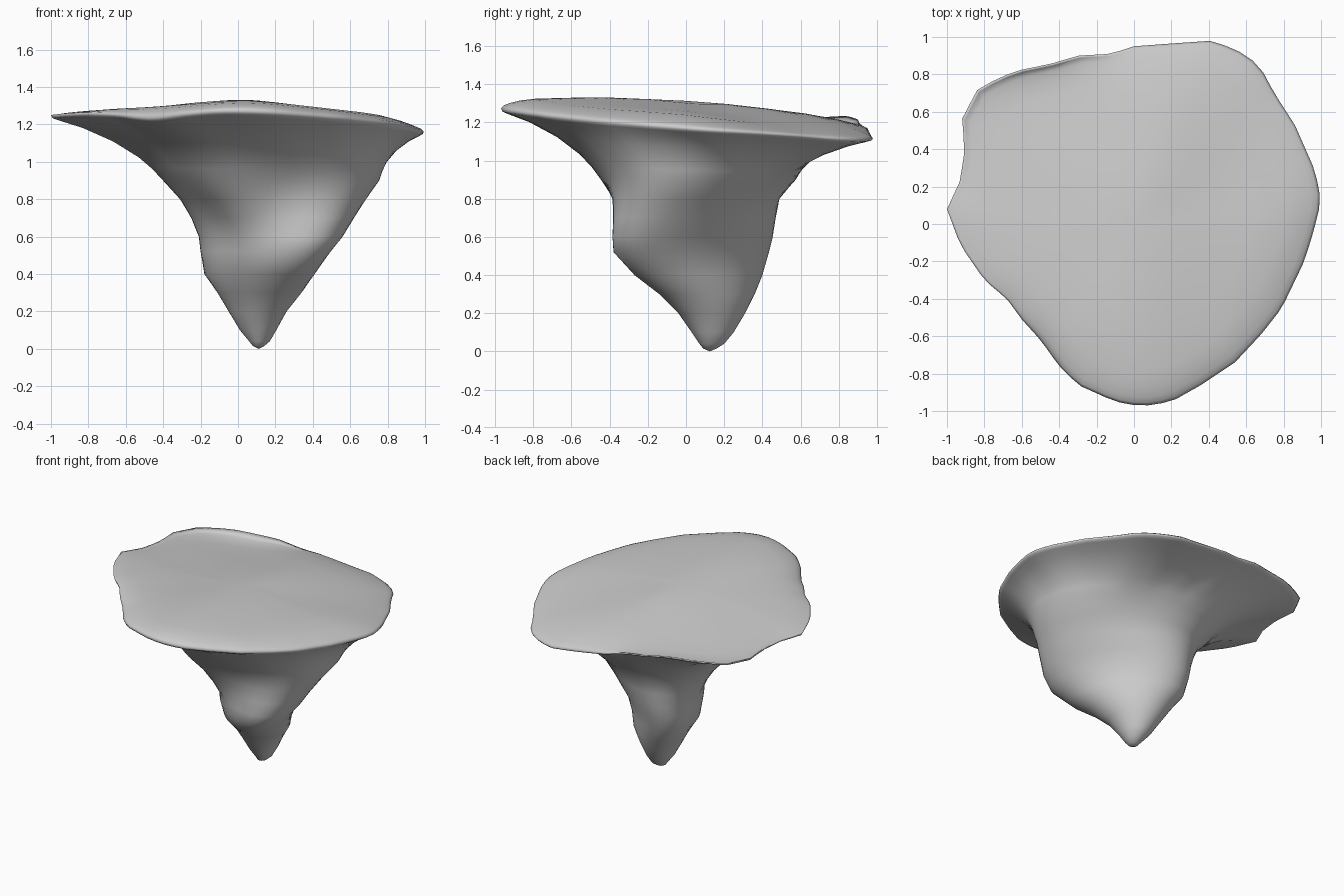
import bpy, bmesh, math
from mathutils import Vector, noise

if "Cube" in bpy.data.objects:
    bpy.data.objects.remove(bpy.data.objects["Cube"])

N = 80

# Outline of the flat top, seen from above
OUTLINE = [(1, .12), (.97, .28), (.86, .53), (.75, .7), (.67, .85), (.55, .93), (.42, .98),
           (.2, .965), (0, .95), (-.12, .91), (-.3, .9), (-.45, .855), (-.6, .825), (-.72, .785),
           (-.84, .715), (-.92, .56), (-.905, .4), (-.93, .23), (-1, .08), (-.93, -.11),
           (-.8, -.3), (-.68, -.4), (-.6, -.51), (-.5, -.62), (-.4, -.76), (-.3, -.86),
           (-.1, -.95), (.04, -.975), (.2, -.95), (.36, -.86), (.54, -.74), (.68, -.59),
           (.79, -.45), (.91, -.2), (.96, -.04)]

# Stem sections: z, x min, x max, y min, y max, skew of the ellipse, front-left bulge
SECTIONS = [(.015, .08, .14, .09, .16, 0, 0), (.04, .06, .17, .07, .2, -.05, 0),
            (.1, .01, .205, .03, .25, -.1, 0), (.2, -.05, .26, -.04, .31, -.2, 0),
            (.3, -.11, .34, -.14, .36, -.34, 0), (.4, -.18, .41, -.27, .4, -.46, 0),
            (.52, -.2, .495, -.38, .435, -.52, 0), (.6, -.21, .56, -.385, .455, -.5, .04),
            (.7, -.25, .62, -.38, .47, -.42, .13), (.8, -.31, .685, -.38, .49, -.32, .2),
            (.9, -.4, .755, -.42, .575, -.2, .2)]


def outline_point(a):
    """Where the ray at angle a crosses the top outline."""
    d = Vector((math.cos(a), math.sin(a)))
    for i, p in enumerate(OUTLINE):
        p, q = Vector(p), Vector(OUTLINE[(i + 1) % len(OUTLINE)])
        cp, cq = d.cross(p), d.cross(q)
        if cp <= 0 < cq and d.dot(p + q) > 0:
            return p.lerp(q, -cp / (cq - cp))
    return d


def section_point(s, a):
    """Point at angle a on a skewed elliptical stem section."""
    z, x0, x1, y0, y1, k, b = s
    hx, hy = (x1 - x0) / 2, (y1 - y0) / 2
    u, v = math.cos(a) / hx, math.sin(a) / hy
    r = math.sqrt((1 - k * k) / (u * u + v * v - 2 * k * u * v))
    r *= 1 + b * math.exp(-((a - math.radians(238)) / math.radians(30)) ** 2)
    return Vector(((x0 + x1) / 2 + r * math.cos(a), (y0 + y1) / 2 + r * math.sin(a), z))


def bump(x, y, cx, cy, size):
    return math.exp(-((x - cx) ** 2 + (y - cy) ** 2) / size ** 2)


def rim_z(x, y):
    """Tilted rim, raised at the back left and dipping at the front left."""
    return (1.207 - .04 * x - .066 * y + .055 * bump(x, y, -.45, .85, .5)
            - .04 * bump(x, y, -.45, -.7, .3) - .02 * bump(x, y, .5, .85, .4))


def top_z(x, y):
    """Ground surface with a soft ridge running front to back."""
    ridge = .042 * (1 - math.exp(-(x - .06) ** 2 / .13))
    slope = .06 * x * x if x > 0 else 0
    wave = .012 * noise.noise(Vector((x * 2, y * 2, 4)))
    fall = (.095 if y > 0 else .06) * y + (.025 if y > 0 else .045) * y * y
    return 1.314 - fall - ridge - slope + wave


angles = [2 * math.pi * i / N for i in range(N)]
rim = [outline_point(a) for a in angles]
rings = []

# Tapering stem
for s in SECTIONS:
    rings.append([section_point(s, a) for a in angles])

# Underside flaring out to the rim
neck = rings[-1]
for out, up in ((.1, .18), (.22, .36), (.45, .61), (.72, .82), (.92, .93), (.985, .97), (1, 1.02)):
    ring = []
    for n, r in zip(neck, rim):
        p = n.xy.lerp(r, out)
        ring.append(Vector((p.x, p.y, n.z + (rim_z(r.x, r.y) - n.z) * up)))
    rings.append(ring)

# Rounded lip and gently domed top
for scale, mix in ((.985, .35), (.955, .55), (.9, .78), (.82, .95), (.65, 1), (.45, 1), (.22, 1)):
    ring = []
    for r in rim:
        p = r * scale
        ring.append(Vector((p.x, p.y, rim_z(r.x, r.y) * (1 - mix) + top_z(p.x, p.y) * mix)))
    rings.append(ring)

# Skin the rings
bm = bmesh.new()
loops = [[bm.verts.new(p) for p in ring] for ring in rings]
for a, b in zip(loops, loops[1:]):
    for i in range(N):
        j = (i + 1) % N
        bm.faces.new((a[i], a[j], b[j], b[i]))
tip = bm.verts.new((.11, .125, 0))
peak = bm.verts.new((0, 0, top_z(0, 0)))
for i in range(N):
    j = (i + 1) % N
    bm.faces.new((tip, loops[0][j], loops[0][i]))
    bm.faces.new((peak, loops[-1][i], loops[-1][j]))
bmesh.ops.recalc_face_normals(bm, faces=bm.faces)
for f in bm.faces:
    f.smooth = True

mesh = bpy.data.meshes.new("floating_rock")
bm.to_mesh(mesh)
bm.free()
rock = bpy.data.objects.new("floating_rock", mesh)
bpy.context.collection.objects.link(rock)
